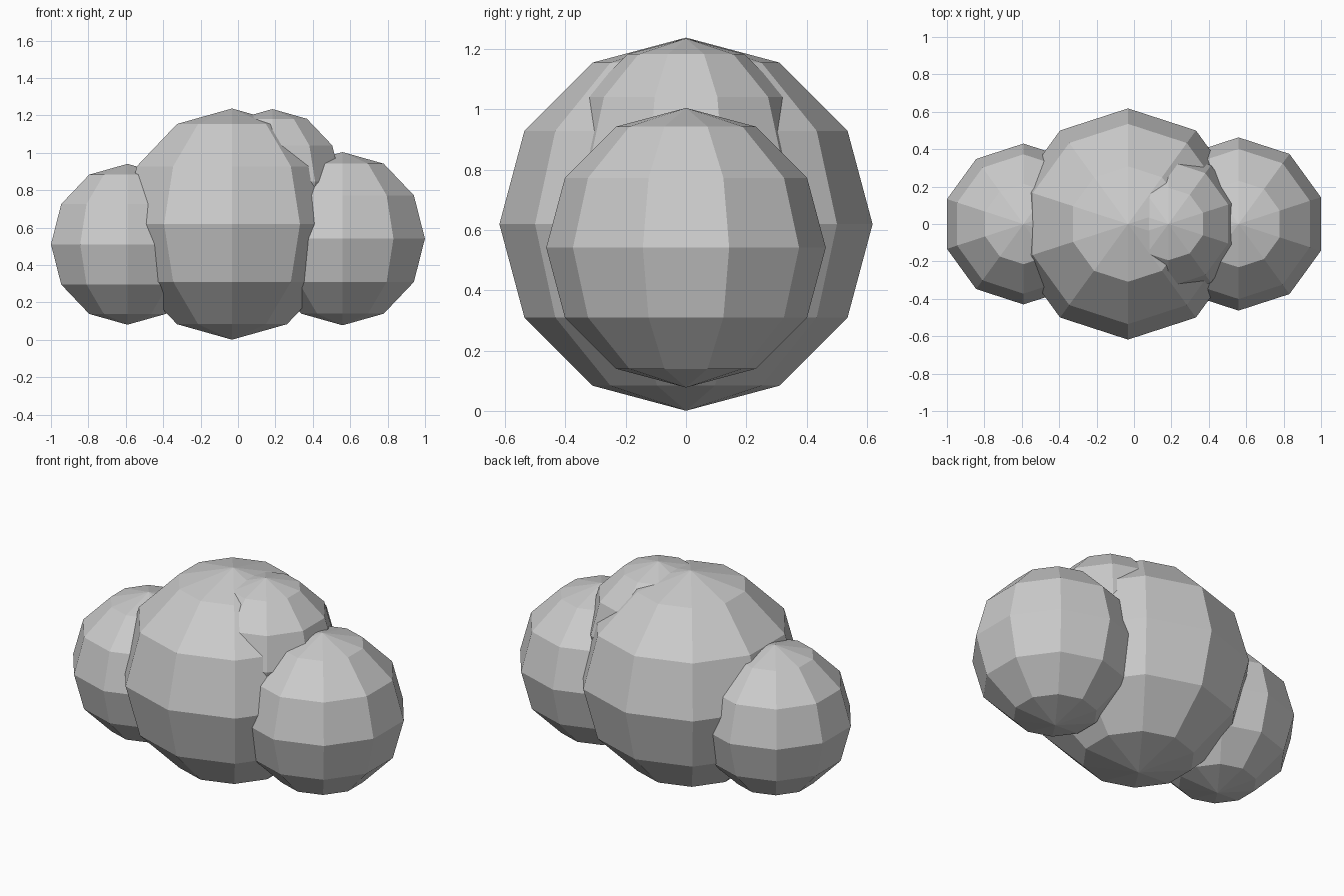
import bpy, bmesh
from mathutils import Matrix

if "Cube" in bpy.data.objects:
    bpy.data.objects.remove(bpy.data.objects["Cube"])


def puff(name, x, z, radius):
    """Flat-shaded ball with 10 sides and 6 rings, a vertex column facing front."""
    bm = bmesh.new()
    bmesh.ops.create_uvsphere(bm, u_segments=10, v_segments=6, radius=radius,
                              matrix=Matrix.Translation((x, 0, z)))
    mesh = bpy.data.meshes.new(name)
    bm.to_mesh(mesh)
    bm.free()
    obj = bpy.data.objects.new(name, mesh)
    bpy.context.collection.objects.link(obj)
    return obj


# Four overlapping puffs in a row form the cloud
puff("centre_puff", -0.032, 0.619, 0.618)
puff("left_puff", -0.591, 0.511, 0.430)
puff("right_puff", 0.559, 0.541, 0.463)
puff("upper_puff", 0.184, 0.846, 0.388)
